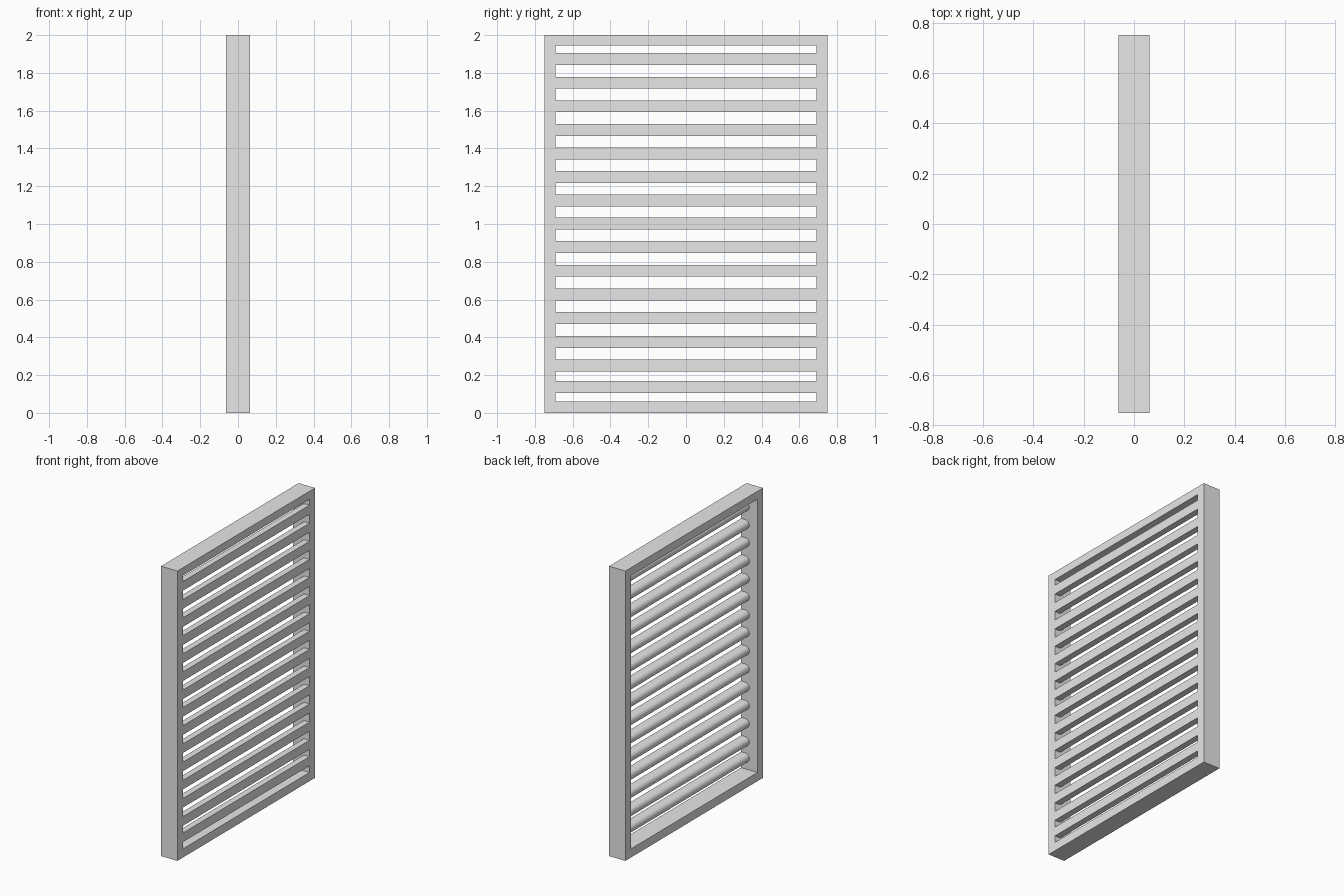
import bpy
import bmesh
import math

cube = bpy.data.objects.get("Cube")
if cube:
    bpy.data.objects.remove(cube, do_unlink=True)

# Overall sizes
DEPTH = 0.0625          # half thickness of the frame
HALF_WIDTH = 0.75
HEIGHT = 2.0
INNER_WIDTH = 0.69
INNER_BOTTOM, INNER_TOP = 0.06, 1.945
RADIUS = 0.0315         # half height of a slat

grey = bpy.data.materials.new("plain grey")
grey.use_nodes = True
grey.diffuse_color = (0.8, 0.8, 0.8, 1)
grey.node_tree.nodes["Principled BSDF"].inputs["Base Color"].default_value = (0.8, 0.8, 0.8, 1)


def make_object(name, bm):
    bmesh.ops.recalc_face_normals(bm, faces=bm.faces)
    mesh = bpy.data.meshes.new(name)
    bm.to_mesh(mesh)
    bm.free()
    mesh.materials.append(grey)
    obj = bpy.data.objects.new(name, mesh)
    bpy.context.collection.objects.link(obj)
    return obj


def ring(bm, x, half_width, bottom, top):
    corners = ((-1, bottom), (1, bottom), (1, top), (-1, top))
    return [bm.verts.new((x, side * half_width, z)) for side, z in corners]


def bridge(bm, a, b):
    for i in range(len(a)):
        j = (i + 1) % len(a)
        bm.faces.new((a[i], a[j], b[j], b[i]))


# Frame: one closed rectangular ring
bm = bmesh.new()
rings = []
for x in (DEPTH, -DEPTH):
    pair = [ring(bm, x, HALF_WIDTH, 0, HEIGHT),
            ring(bm, x, INNER_WIDTH, INNER_BOTTOM, INNER_TOP)]
    rings += pair if x > 0 else pair[::-1]
for i in range(4):
    bridge(bm, rings[i], rings[(i + 1) % 4])
make_object("frame", bm)


# Slats: flat and flush on one side, half-round on the other
def make_slat(name, z):
    bm = bmesh.new()
    centre = DEPTH - RADIUS
    profile = [(DEPTH, -RADIUS), (DEPTH, RADIUS)]
    steps = 16
    for i in range(steps + 1):
        a = math.pi * (0.5 + i / steps)
        profile.append((centre + RADIUS * math.cos(a), RADIUS * math.sin(a)))
    ends = [[bm.verts.new((x, y, z + h)) for x, h in profile]
            for y in (-INNER_WIDTH, INNER_WIDTH)]
    bridge(bm, *ends)
    for end in ends:
        bm.faces.new(end)
    obj = make_object(name, bm)
    bpy.ops.object.select_all(action='DESELECT')
    obj.select_set(True)
    bpy.context.view_layer.objects.active = obj
    bpy.ops.object.shade_smooth_by_angle(angle=math.radians(30))


heights = [0.138]
heights += [0.2505 + 0.1255 * i for i in range(7)]
heights += [1.1245 + 0.1247 * i for i in range(7)]
for number, z in enumerate(heights, 1):
    make_slat(f"slat_{number}", z)
